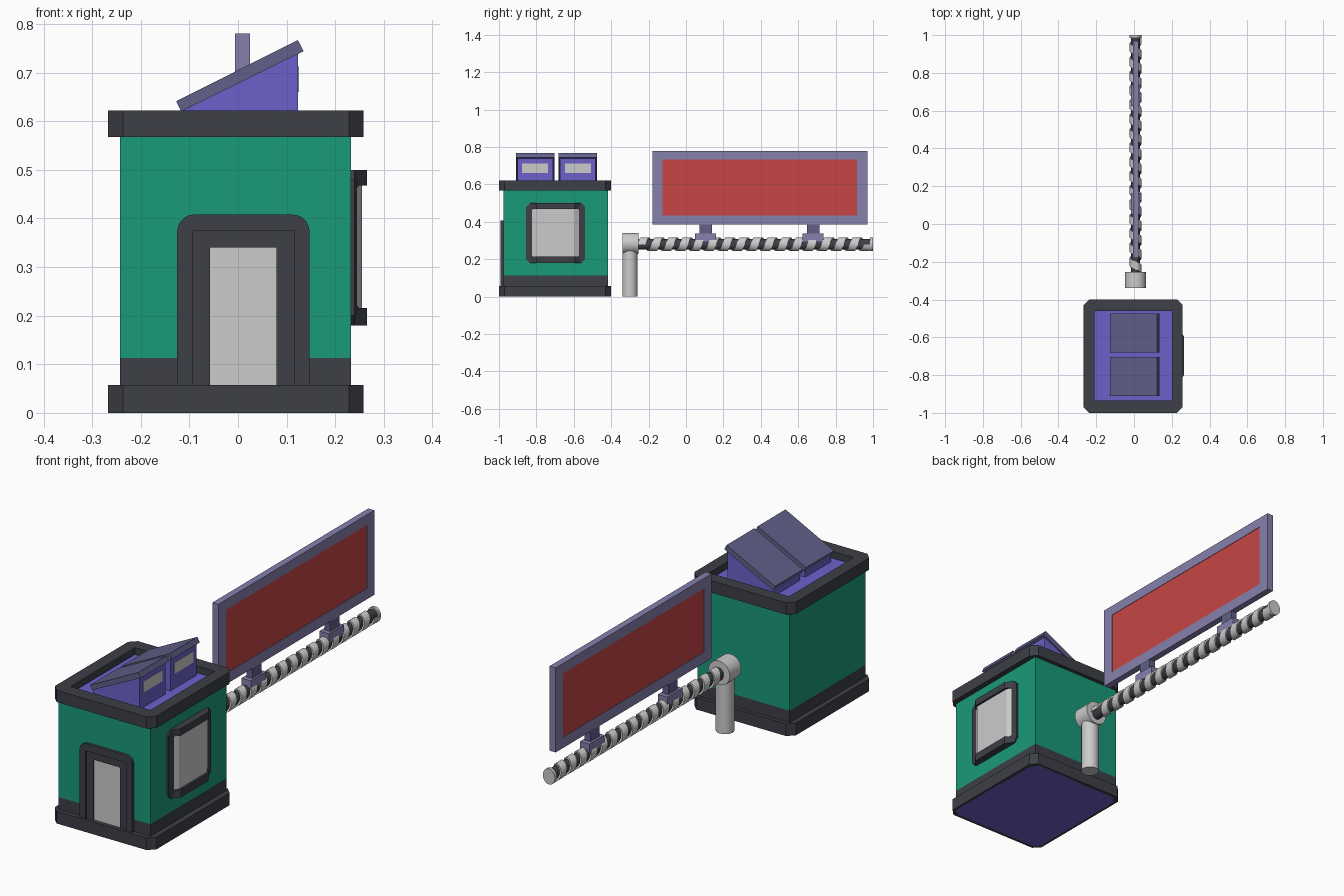
import bpy, bmesh
from math import sin, cos, pi

if "Cube" in bpy.data.objects:
    bpy.data.objects.remove(bpy.data.objects["Cube"])

def material(name, r, g, b):
    m = bpy.data.materials.new(name)
    m.diffuse_color = (r, g, b, 1)
    m.use_nodes = True
    m.node_tree.nodes["Principled BSDF"].inputs["Base Color"].default_value = m.diffuse_color
    return m

GREEN = material("green_paint", 0.01, 0.32, 0.19)
DARK = material("dark_trim", 0.047, 0.05, 0.062)
PURPLE = material("purple_roof", 0.15, 0.12, 0.6)
SLATE = material("slate_panel", 0.12, 0.115, 0.25)
LILAC = material("lilac_frame", 0.24, 0.22, 0.42)
RED = material("red_panel", 0.58, 0.06, 0.06)

def place(axis, a, b, h):
    return {'x': (h, a, b), 'y': (a, h, b), 'z': (a, b, h)}[axis]

def finish(name, bm, mat, smooth=False):
    bmesh.ops.recalc_face_normals(bm, faces=bm.faces[:])
    me = bpy.data.meshes.new(name)
    bm.to_mesh(me)
    bm.free()
    ob = bpy.data.objects.new(name, me)
    bpy.context.collection.objects.link(ob)
    if mat:
        me.materials.append(mat)
    if smooth:
        bpy.ops.object.select_all(action='DESELECT')
        ob.select_set(True)
        bpy.context.view_layer.objects.active = ob
        bpy.ops.object.shade_smooth_by_angle(angle=0.7)
    return ob

def prism(name, pts, axis, lo, hi, mat=None, smooth=False):
    """Extrude a 2D outline along an axis."""
    bm = bmesh.new()
    A = [bm.verts.new(place(axis, a, b, lo)) for a, b in pts]
    B = [bm.verts.new(place(axis, a, b, hi)) for a, b in pts]
    bm.faces.new(A)
    bm.faces.new(B)
    for i in range(len(pts)):
        j = (i + 1) % len(pts)
        bm.faces.new((A[i], A[j], B[j], B[i]))
    return finish(name, bm, mat, smooth)

def ring(name, outer, inner, axis, lo, hi, mat=None, closed=True):
    """Extruded frame between two matching outlines; hi(a) is the front depth."""
    bm = bmesh.new()
    loops = [[bm.verts.new(place(axis, a, b, d(a))) for a, b in pts]
             for pts, d in ((outer, lo), (outer, hi), (inner, hi), (inner, lo))]
    n = len(outer)
    for i in range(n if closed else n - 1):
        j = (i + 1) % n
        for k in range(4):
            p, q = loops[k], loops[(k + 1) % 4]
            bm.faces.new((p[i], p[j], q[j], q[i]))
    if not closed:
        for i in (0, n - 1):
            bm.faces.new([l[i] for l in loops])
    return finish(name, bm, mat)

def rect(a0, a1, b0, b1, c=0.0):
    if not c:
        return [(a0, b0), (a1, b0), (a1, b1), (a0, b1)]
    return [(a0 + c, b0), (a1 - c, b0), (a1, b0 + c), (a1, b1 - c),
            (a1 - c, b1), (a0 + c, b1), (a0, b1 - c), (a0, b0 + c)]

def circle(ca, cb, ra, rb, n=24):
    return [(ca + ra * cos(2 * pi * i / n), cb + rb * sin(2 * pi * i / n)) for i in range(n)]

def arch(a0, a1, b0, b1, r, n=5):
    """Open outline: up one side, over rounded corners, down the other."""
    left = [(a0 + r - r * cos(pi / 2 * i / n), b1 - r + r * sin(pi / 2 * i / n)) for i in range(n + 1)]
    right = [(a0 + a1 - a, b) for a, b in reversed(left)]
    return [(a0, b0)] + left + right + [(a1, b0)]

def const(v):
    return lambda a: v

# Booth body
trim = rect(-0.267, 0.258, -1.0, -0.4, 0.03)
body = rect(-0.243, 0.232, -0.977, -0.418)
prism("booth_floor", rect(-0.255, 0.246, -0.99, -0.41, 0.03), 'z', 0.0, 0.02, PURPLE)
ring("base_trim", trim, rect(-0.25, 0.241, -0.985, -0.415, 0.028), 'z', const(0), const(0.057), DARK)
prism("base_slab", trim, 'z', 0.02, 0.057, DARK)
prism("wall_skirting", body, 'z', 0.057, 0.113, DARK)
prism("booth_walls", body, 'z', 0.113, 0.57, GREEN)
ring("roof_rim", trim, rect(-0.21, 0.202, -0.935, -0.46, 0.001), 'z', const(0.567), const(0.622), DARK)
prism("roof_deck", rect(-0.22, 0.212, -0.945, -0.45), 'z', 0.568, 0.59, PURPLE)

# Roof wedges with sloping panels
for i, y in enumerate((-0.807, -0.578)):
    prism(f"roof_wedge_{i}", [(-0.117, 0.585), (0.123, 0.585), (0.123, 0.738), (-0.117, 0.621)],
          'y', y - 0.095, y + 0.095, PURPLE)
    prism(f"sloped_panel_{i}", [(-0.117, 0.62), (0.135, 0.744), (0.123, 0.767), (-0.127, 0.641)],
          'y', y - 0.103, y + 0.103, SLATE)
    prism(f"wedge_window_{i}", rect(y - 0.07, y + 0.07, 0.66, 0.712), 'x', 0.12, 0.125)

# Door
ring("door_surround", arch(-0.125, 0.147, 0.057, 0.408, 0.035),
     arch(-0.093, 0.115, 0.057, 0.374, 0.002), 'y', const(-0.97), const(-0.991), DARK, closed=False)
ring("door_frame", arch(-0.093, 0.115, 0.057, 0.374, 0.002),
     arch(-0.058, 0.079, 0.057, 0.34, 0.002), 'y', const(-0.97), const(-0.985), DARK, closed=False)
prism("door_panel", rect(-0.058, 0.079, 0.057, 0.34), 'y', -0.97, -0.98)

# Bay window: the frame steps outward in the middle
def bay_depth(y):
    return 0.24 + 0.025 * min(1, max(0, (0.13 - abs(y + 0.6975)) / 0.0275))

def bay_loop(hw, z0, z1, c):
    m = -0.6975
    low = [(m - hw + c, z0), (m - 0.1025, z0), (m + 0.1025, z0), (m + hw - c, z0), (m + hw, z0 + c)]
    right = [(m + hw, z1 - c)]
    top = [(a, z1) for a, _ in reversed(low[:4])]
    return low + right + top + [(m - hw, z1 - c), (m - hw, z0 + c)]

ring("window_frame", bay_loop(0.157, 0.18, 0.5, 0.02), bay_loop(0.125, 0.216, 0.468, 0.005),
     'x', const(0.225), bay_depth, DARK)
prism("window_glass", [(0.225, -0.826), (0.24, -0.826), (0.255, -0.80), (0.255, -0.595),
                       (0.24, -0.569), (0.225, -0.569)], 'z', 0.212, 0.472)

# Barrier post and pivot head
CX, CZ = 0.008, 0.28
prism("barrier_post", circle(CX, -0.3, 0.04, 0.04), 'z', 0.0, 0.28, None, True)
prism("pivot_head", circle(CX, 0.285, 0.056, 0.056), 'y', -0.34, -0.255, None, True)

# Barrier arm: dark core wrapped in a light spiral
prism("arm_core", circle(CX, CZ, 0.024, 0.029), 'y', -0.26, 0.995, DARK, True)
prism("arm_tip", circle(CX, CZ, 0.031, 0.037), 'y', 0.985, 1.0, None, True)
bm = bmesh.new()
turns, per, width, start = 16, 16, 0.044, -0.26
pitch = (1.255 - width) / turns
rows = []
for s in range(turns * per + 1):
    t = 2 * pi * s / per
    y = start + pitch * s / per
    rows.append([bm.verts.new((CX + 0.84 * r * cos(t), y + d, CZ + r * sin(t)))
                 for r, d in ((0.026, 0), (0.037, 0), (0.037, width), (0.026, width))])
for p, q in zip(rows, rows[1:]):
    for k in range(4):
        m = (k + 1) % 4
        bm.faces.new((p[k], p[m], q[m], q[k]))
bm.faces.new(rows[0])
bm.faces.new(rows[-1])
finish("arm_spiral", bm, None, True)

# Sign board and its brackets
ring("sign_frame", rect(-0.18, 0.97, 0.385, 0.78), rect(-0.125, 0.915, 0.435, 0.733),
     'x', const(-0.006), const(0.025), LILAC)
prism("sign_panel", rect(-0.125, 0.915, 0.435, 0.733), 'x', -0.004, 0.023, RED)
for i, y in enumerate((0.105, 0.68)):
    prism(f"bracket_neck_{i}", rect(y - 0.034, y + 0.034, 0.33, 0.39), 'x', -0.006, 0.024, SLATE)
    prism(f"bracket_clamp_{i}", rect(y - 0.056, y + 0.056, 0.295, 0.337), 'x', -0.016, 0.032, LILAC)
